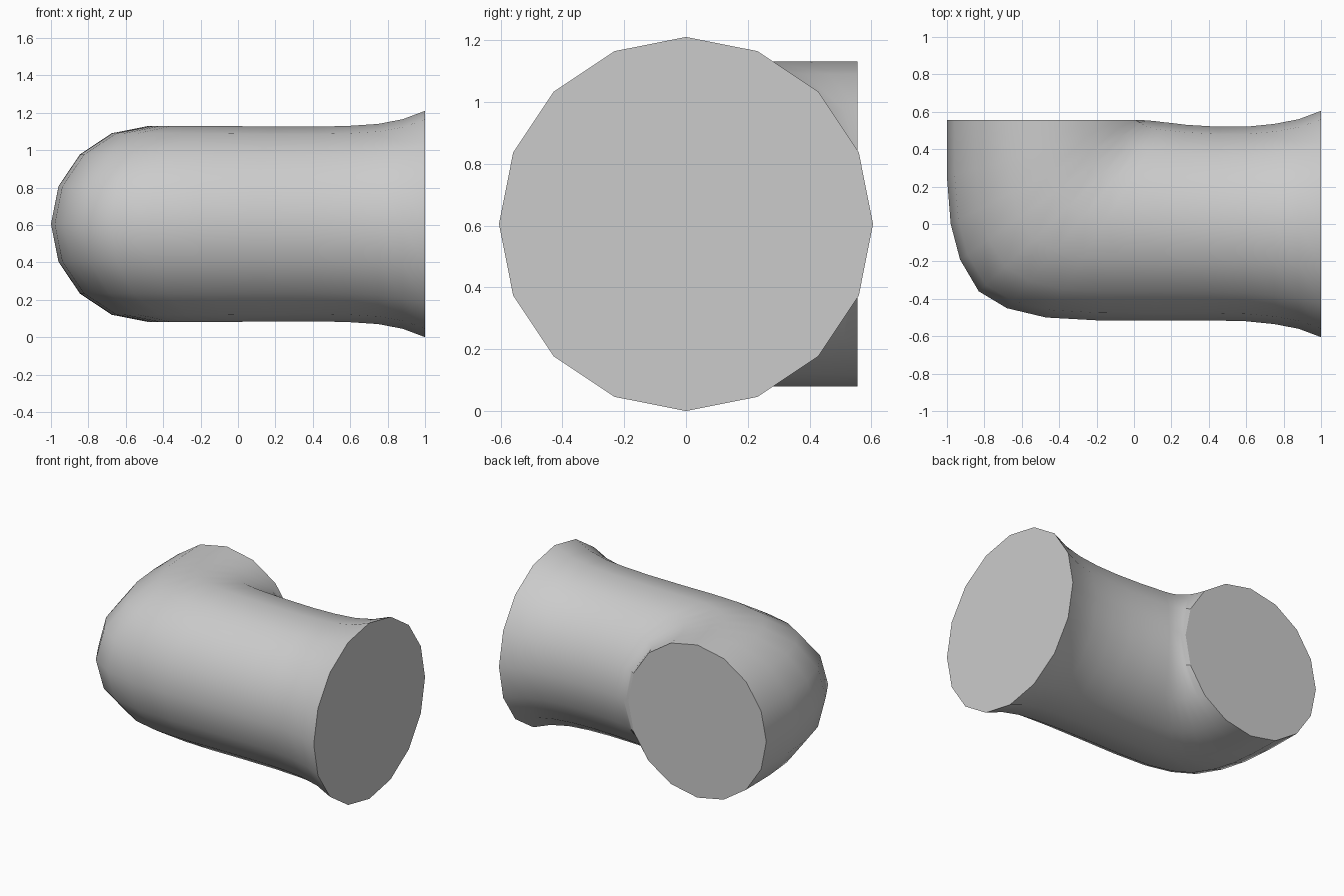
import bpy, bmesh, math
from mathutils import Vector

cube = bpy.data.objects.get("Cube")
if cube:
    bpy.data.objects.remove(cube, do_unlink=True)

SIDES = 16
MID_Z = 0.605

# Plain grey material
grey = bpy.data.materials.new("plain grey")
grey.use_nodes = True
colour = (0.6, 0.6, 0.6, 1)
grey.diffuse_color = colour
grey.node_tree.nodes["Principled BSDF"].inputs["Base Color"].default_value = colour

# Elbow rings: outer bend point, inner bend point, half height
rings = [
    ((-1, .555), (.05, .555), .525),
    ((-1, .25), (.07, .554), .525),
    ((-.98, 0), (.09, .552), .525),
    ((-.93, -.19), (.11, .55), .525),
    ((-.83, -.36), (.13, .548), .525),
    ((-.68, -.45), (.15, .545), .525),
    ((-.47, -.5), (.17, .543), .525),
    ((-.2, -.515), (.2, .54), .523),
    ((.1, -.515), (.28, .53), .52),
    ((.4, -.515), (.45, .52), .52),
    ((.6, -.52), (.6, .52), .525),
    ((.75, -.535), (.75, .535), .535),
    ((.88, -.56), (.88, .56), .56),
    ((1, -.605), (1, .605), .605),
]

bm = bmesh.new()
loops = []
for outer, inner, height in rings:
    a, b = Vector(outer), Vector(inner)
    centre, half = (a + b) / 2, (b - a) / 2
    loop = []
    for i in range(SIDES):
        t = math.tau * i / SIDES
        p = centre + half * math.cos(t)
        loop.append(bm.verts.new((p.x, p.y, MID_Z + height * math.sin(t))))
    loops.append(loop)

# Pipe wall and the two flat ends
for low, high in zip(loops, loops[1:]):
    for i in range(SIDES):
        j = (i + 1) % SIDES
        bm.faces.new((low[i], low[j], high[j], high[i]))
caps = [bm.faces.new(loops[0]), bm.faces.new(loops[-1])]
bmesh.ops.recalc_face_normals(bm, faces=bm.faces)

mesh = bpy.data.meshes.new("pipe_elbow")
bm.to_mesh(mesh)
bm.free()
mesh.materials.append(grey)
elbow = bpy.data.objects.new("pipe_elbow", mesh)
bpy.context.collection.objects.link(elbow)

# Smooth wall, crisp flat ends
bpy.ops.object.select_all(action='DESELECT')
elbow.select_set(True)
bpy.context.view_layer.objects.active = elbow
bpy.ops.object.shade_smooth_by_angle(angle=math.radians(40))
for face in mesh.polygons:
    if len(face.vertices) == SIDES:
        face.use_smooth = False
